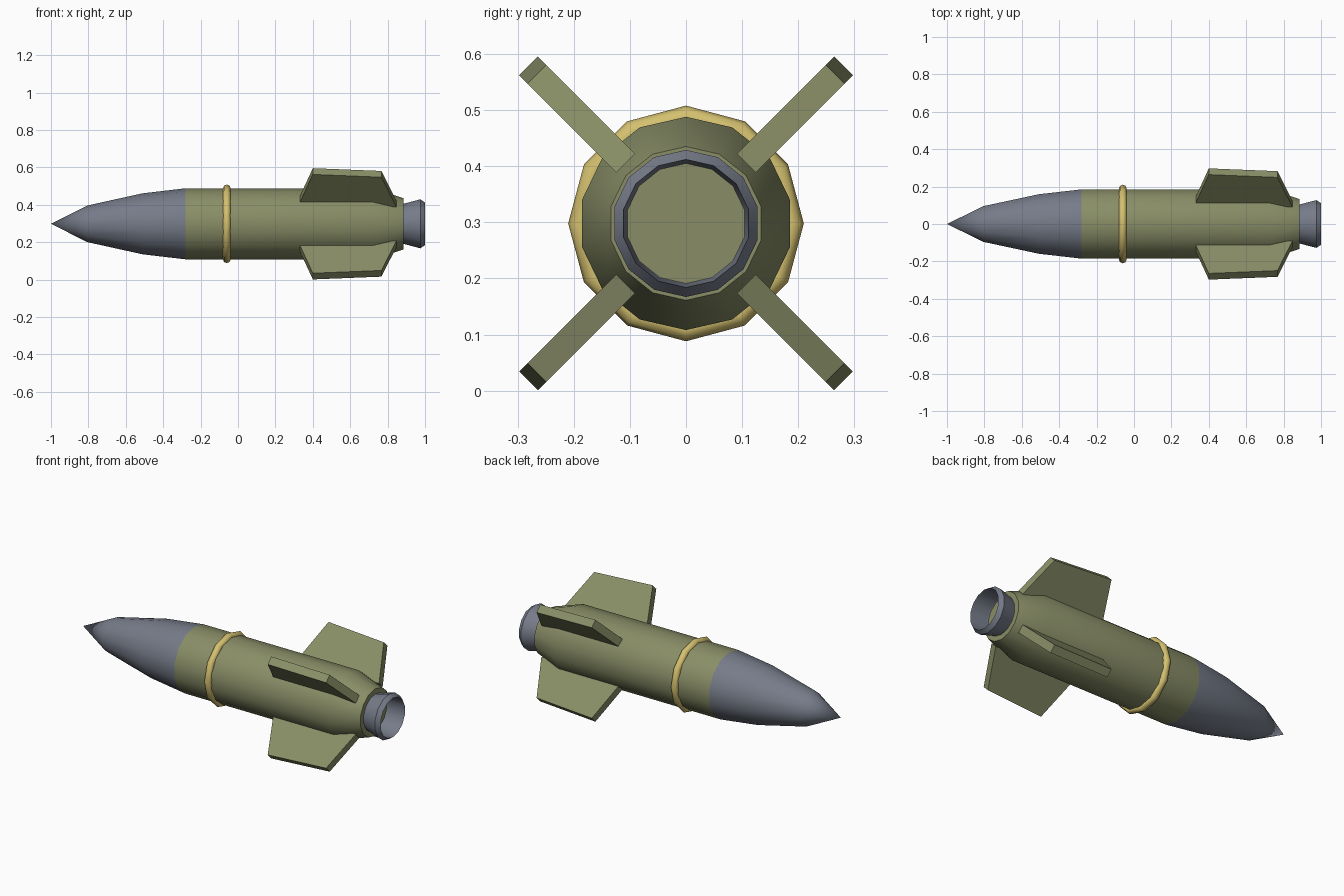
import bpy
import math
from mathutils import Matrix, Vector

AXIS_Z = 0.298
SIDES = 14

cube = bpy.data.objects.get("Cube")
if cube:
    bpy.data.objects.remove(cube, do_unlink=True)


def material(name, rgb):
    mat = bpy.data.materials.new(name)
    mat.use_nodes = True
    mat.diffuse_color = (*rgb, 1)
    mat.node_tree.nodes["Principled BSDF"].inputs["Base Color"].default_value = (*rgb, 1)
    return mat


olive = material("olive green", (0.25, 0.27, 0.135))
slate = material("slate grey", (0.18, 0.2, 0.25))
gold = material("pale gold", (0.66, 0.53, 0.16))


def add_object(name, verts, faces, mats):
    mesh = bpy.data.meshes.new(name)
    mesh.from_pydata(verts, [], faces)
    obj = bpy.data.objects.new(name, mesh)
    bpy.context.collection.objects.link(obj)
    for mat in mats:
        mesh.materials.append(mat)
    return obj


def smooth(obj, angle=30):
    bpy.ops.object.select_all(action='DESELECT')
    obj.select_set(True)
    bpy.context.view_layer.objects.active = obj
    bpy.ops.object.shade_smooth_by_angle(angle=math.radians(angle))


def lathe(name, profile, sides, mats, closed=False, cap=False):
    """Spin (x, radius) points about the long axis; zero radius makes a tip."""
    verts, rings = [], []
    for x, r in profile:
        count = sides if r > 0 else 1
        rings.append([len(verts) + i for i in range(count)])
        for i in range(count):
            a = math.tau * i / sides
            verts.append((x, r * math.sin(a), AXIS_Z + r * math.cos(a)))
    pairs = list(zip(rings, rings[1:]))
    if closed:
        pairs.append((rings[-1], rings[0]))
    faces = []
    for a, b in pairs:
        for i in range(sides):
            j = (i + 1) % sides
            if len(a) == 1:
                faces.append((a[0], b[j], b[i]))
            else:
                faces.append((a[i], a[j], b[j], b[i]))
    if cap:
        faces.append(rings[-1][::-1])
    obj = add_object(name, verts, faces, mats)
    return obj


# Body with pointed nose and tapered tail
NOSE_END = -0.28
body = lathe("body", [(-1, 0), (-0.805, 0.098), (-0.51, 0.163), (NOSE_END, 0.19),
                      (0.72, 0.19), (0.885, 0.137)], SIDES, [olive, slate], cap=True)
for face in body.data.polygons:
    face.material_index = 1 if face.center.x < NOSE_END else 0

# Hollow exhaust nozzle with a bevelled lip
nozzle = lathe("nozzle", [(0.885, 0.107), (0.975, 0.131), (1, 0.114), (0.886, 0.108)],
               SIDES, [slate])

# Rounded band around the body
tube = [(-0.06 - 0.021 * math.cos(math.tau * k / 8), 0.189 + 0.021 * math.sin(math.tau * k / 8))
        for k in range(8)]
band = lathe("band", tube, 12, [gold], closed=True)

# Consistent outward normals, then smooth shading
import bmesh
for obj, angle in ((body, 30), (nozzle, 30), (band, 60)):
    bm = bmesh.new()
    bm.from_mesh(obj.data)
    bmesh.ops.recalc_face_normals(bm, faces=bm.faces)
    bm.to_mesh(obj.data)
    bm.free()
    smooth(obj, angle)

# Four slab fins set diagonally around the tail
FIN_OUTLINE = [(0.32, 0.152), (0.40, 0.397), (0.767, 0.376), (0.847, 0.152)]
HALF = 0.0235
for k, label in enumerate(("upper_right", "lower_right", "lower_left", "upper_left")):
    turn = Matrix.Rotation(math.radians(45 + 90 * k), 3, 'X')
    verts = [turn @ Vector((x, s * HALF, r)) + Vector((0, 0, AXIS_Z))
             for s in (-1, 1) for x, r in FIN_OUTLINE]
    sides = [(i, i + 4, (i + 1) % 4 + 4, (i + 1) % 4) for i in range(4)]
    fin = add_object("fin_" + label, verts, [(0, 1, 2, 3), (7, 6, 5, 4)] + sides, [olive])
    bm = bmesh.new()
    bm.from_mesh(fin.data)
    bmesh.ops.recalc_face_normals(bm, faces=bm.faces)
    bm.to_mesh(fin.data)
    bm.free()
